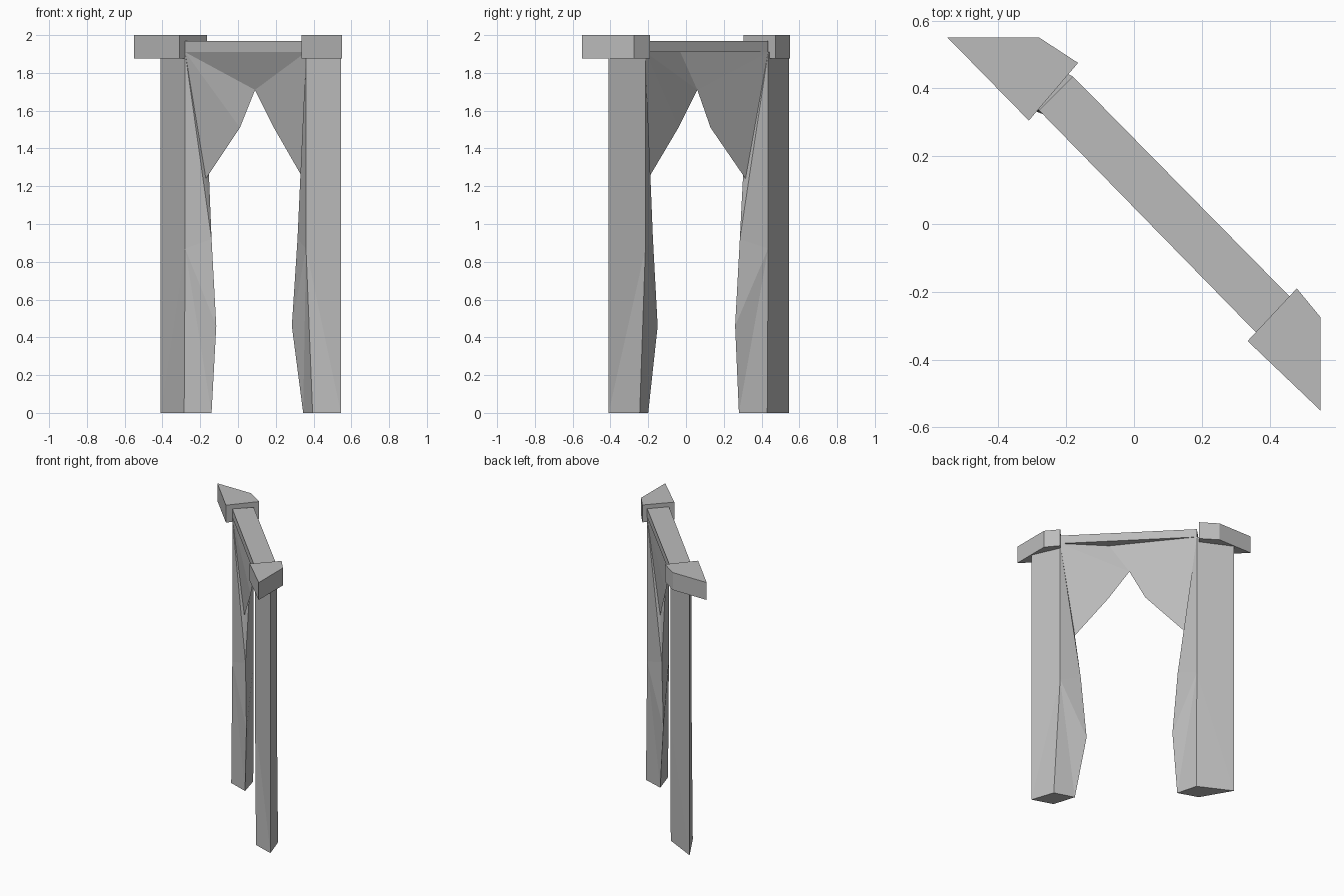
import bpy, bmesh

cube = bpy.data.objects.get("Cube")
if cube:
    bpy.data.objects.remove(cube)

GREY = (0.5, 0.5, 0.5, 1)
mat = bpy.data.materials.new("stone grey")
mat.use_nodes = True
mat.diffuse_color = GREY
mat.node_tree.nodes["Principled BSDF"].inputs["Base Color"].default_value = GREY


def build(name, faces):
    """Make an object from polygons given as lists of points."""
    bm = bmesh.new()
    for points in faces:
        bm.faces.new([bm.verts.new(p) for p in points])
    bmesh.ops.remove_doubles(bm, verts=bm.verts, dist=0.0005)
    bmesh.ops.recalc_face_normals(bm, faces=bm.faces)
    mesh = bpy.data.meshes.new(name)
    bm.to_mesh(mesh)
    bm.free()
    mesh.materials.append(mat)
    ob = bpy.data.objects.new(name, mesh)
    bpy.context.collection.objects.link(ob)


def prism(name, outline, z0, z1):
    low = [(x, y, z0) for x, y in outline]
    high = [(x, y, z1) for x, y in outline]
    n = len(outline)
    sides = [[low[i], low[(i + 1) % n], high[(i + 1) % n], high[i]] for i in range(n)]
    build(name, [low, high] + sides)


def fan(hub, rim):
    return [[hub, a, b] for a, b in zip(rim, rim[1:])]


def edge(bottom, top):
    """Vertical pillar corner with a middle point: bottom, middle, top."""
    return [(*bottom, 0), (*top, 0.87), (*top, 1.91)]


# Capstones and lintel
prism("right_capstone", [(-.55, .55), (-.28, .55), (-.165, .475), (-.31, .305)], 1.875, 2)
prism("left_capstone", [(.55, -.55), (.55, -.275), (.48, -.19), (.335, -.345)], 1.875, 2)
prism("lintel", [(-.28, .335), (-.18, .435), (.46, -.215), (.36, -.32)], 1.91, 1.97)

# Inner rim of the opening, each half listed from the floor to the apex
apex = (.09, .06, 1.71)
rims = {
    "right": [(-.14, .28, 0), (-.115, .26, .46), (-.14, .285, .92),
              (-.17, .315, 1.24), (.01, .13, 1.51), apex],
    "left": [(.345, -.2, 0), (.285, -.15, .46), (.315, -.175, .92),
             (.345, -.2, 1.24), (.19, -.04, 1.51), apex],
}
# Pillar corners: outer point, front edge, back edge
corners = {
    "right": ((-.41, .545), edge((-.285, .33), (-.28, .335)), edge((-.18, .43), (-.18, .435))),
    "left": ((.545, -.41), edge((.395, -.36), (.36, -.32)), edge((.49, -.245), (.46, -.215))),
}

# Pillars, with the faceted arch filling between pillar edges and inner rim
arch = []
for side, rim in rims.items():
    (x, y), front, back = corners[side]
    foot, head = (x, y, 0), (x, y, 1.91)
    faces = [[foot, front[0], back[0]], [head, front[2], back[2]]]
    for e in (front, back):
        faces += fan(foot, [e[0], e[1], e[2], head])
        arch += fan(e[2], rim[2:]) + fan(e[1], rim[:3])
        arch += [[e[0], e[1], rim[0]], [e[1], e[2], rim[2]]]
    arch.append([front[0], back[0], rim[0]])
    build(side + "_pillar", faces)

# Arch crown: flat in front, recessed at the back
right, left = corners["right"], corners["left"]
recess = (.19, -.03, 1.91)
arch.append([right[1][2], left[1][2], apex])
arch += fan(apex, [right[2][2], recess, left[2][2]])
build("arch", arch)
